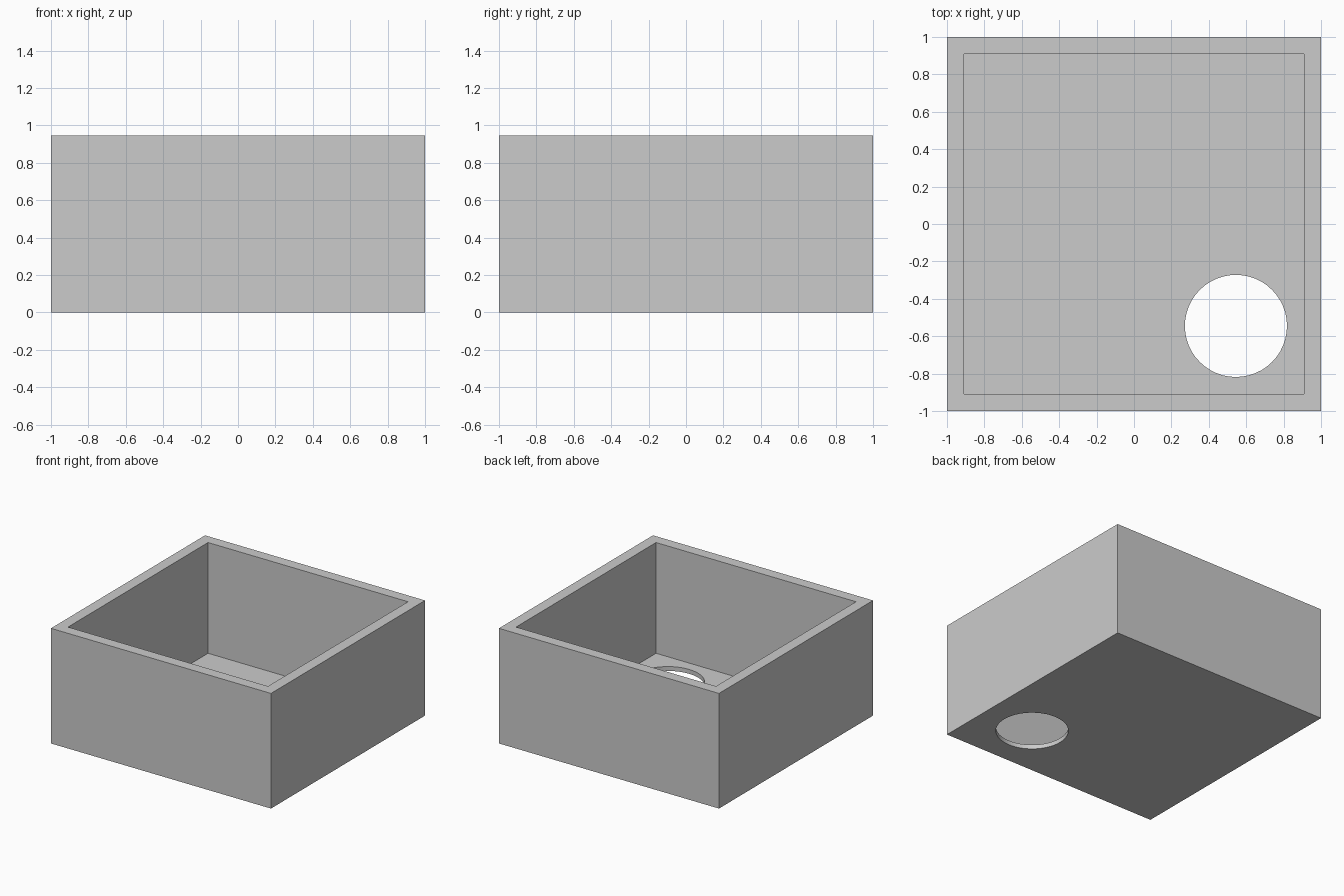
import bpy
from mathutils import Vector

if "Cube" in bpy.data.objects:
    bpy.data.objects.remove(bpy.data.objects["Cube"])

HEIGHT, WALL, FLOOR = 0.946, 0.091, 0.036


def box(name, lo, hi):
    lo, hi = Vector(lo), Vector(hi)
    bpy.ops.mesh.primitive_cube_add(size=1, location=(lo + hi) / 2)
    ob = bpy.context.object
    ob.name = name
    ob.scale = hi - lo
    bpy.ops.object.transform_apply(location=True, rotation=False, scale=True)
    return ob


def cut(target, cutter):
    mod = target.modifiers.new(cutter.name, 'BOOLEAN')
    mod.operation = 'DIFFERENCE'
    mod.solver = 'EXACT'
    mod.object = cutter
    bpy.context.view_layer.objects.active = target
    bpy.ops.object.modifier_apply(modifier=mod.name)
    bpy.data.objects.remove(cutter, do_unlink=True)


# Open-topped tray
tray = box("open_box", (-1, -1, 0), (1, 1, HEIGHT))
inner = 1 - WALL
cut(tray, box("cavity_cutter", (-inner, -inner, FLOOR), (inner, inner, HEIGHT + 0.5)))

# Round hole through the floor
bpy.ops.mesh.primitive_cylinder_add(vertices=48, radius=0.273, depth=0.4,
                                    location=(0.545, -0.545, 0))
hole = bpy.context.object
hole.name = "floor_hole_cutter"
cut(tray, hole)

# Smooth hole wall, crisp edges elsewhere
bpy.ops.object.select_all(action='DESELECT')
tray.select_set(True)
bpy.context.view_layer.objects.active = tray
bpy.ops.object.shade_smooth_by_angle()
